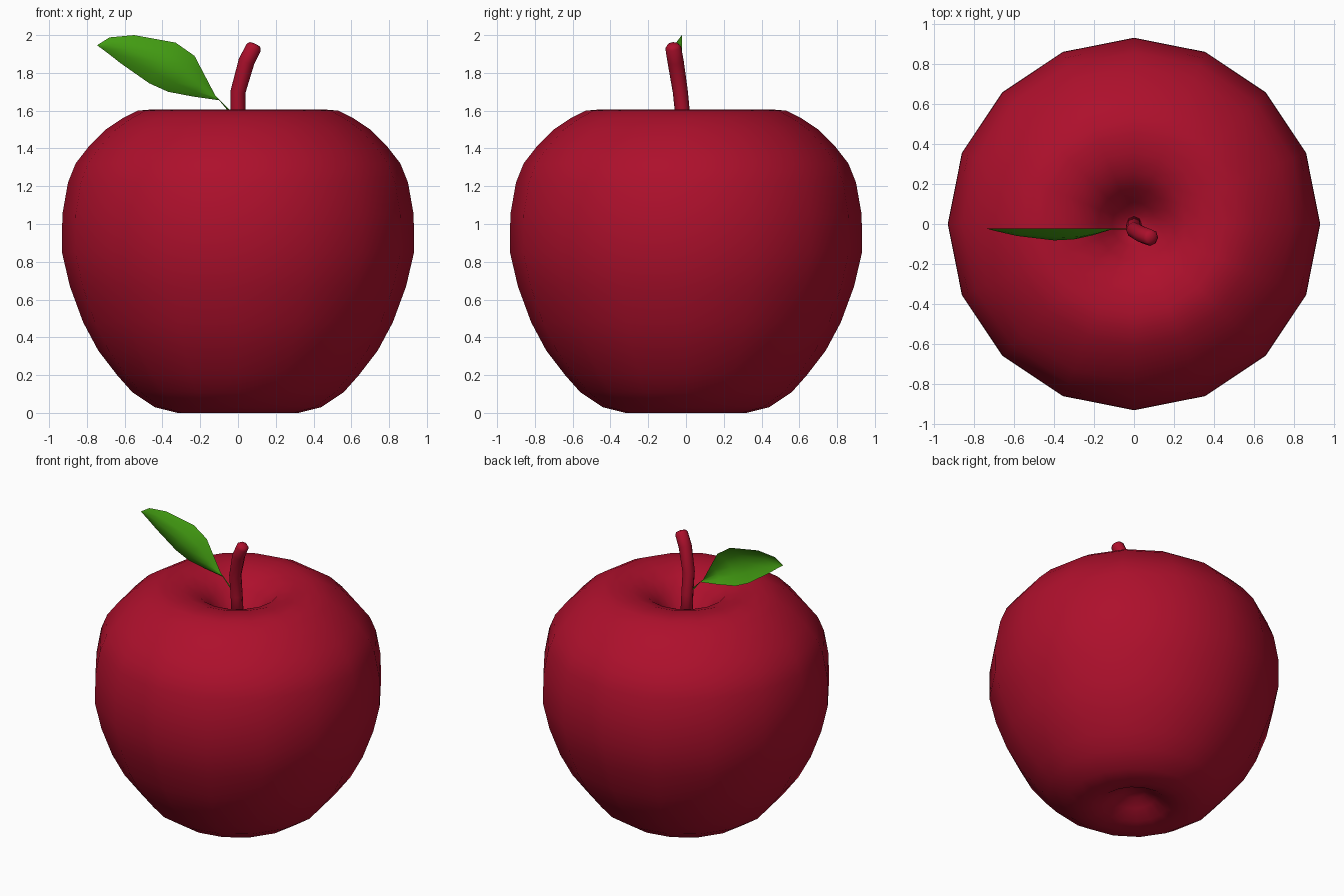
import bpy, bmesh
from math import cos, sin, pi
from mathutils import Vector

if "Cube" in bpy.data.objects:
    bpy.data.objects.remove(bpy.data.objects["Cube"])


def material(name, rgb):
    m = bpy.data.materials.new(name)
    m.diffuse_color = (*rgb, 1)
    m.use_nodes = True
    m.node_tree.nodes["Principled BSDF"].inputs["Base Color"].default_value = m.diffuse_color
    return m


red = material("red_skin", (0.42, 0.005, 0.025))
green = material("leaf_green", (0.055, 0.33, 0.006))


def finish(name, bm, mat, recalc=True):
    if recalc:
        bmesh.ops.recalc_face_normals(bm, faces=bm.faces[:])
    for f in bm.faces:
        f.smooth = True
    me = bpy.data.meshes.new(name)
    bm.to_mesh(me)
    bm.free()
    me.materials.append(mat)
    ob = bpy.data.objects.new(name, me)
    bpy.context.collection.objects.link(ob)
    return ob


def skin(name, rings, start, end, mat):
    """Closed skin over a list of equal rings, with a pole at each end."""
    bm = bmesh.new()
    loops = [[bm.verts.new(p) for p in ring] for ring in rings]
    n = len(loops[0])
    for a, b in zip(loops, loops[1:]):
        for i in range(n):
            j = (i + 1) % n
            bm.faces.new((a[i], a[j], b[j], b[i]))
    for loop, pole in ((loops[0], start), (loops[-1], end)):
        p = bm.verts.new(pole)
        for i in range(n):
            bm.faces.new((loop[i], loop[(i + 1) % n], p))
    return finish(name, bm, mat)


# Apple body: 16-sided lathe with a dimple at both ends
profile = [(0.07, 0.11), (0.14, 0.07), (0.22, 0.02), (0.32, 0), (0.44, 0.03),
           (0.56, 0.11), (0.64, 0.2), (0.74, 0.33), (0.82, 0.48), (0.89, 0.67),
           (0.932, 0.85), (0.93, 1.05), (0.9, 1.22), (0.86, 1.32), (0.79, 1.41),
           (0.7, 1.5), (0.61, 1.56), (0.53, 1.6), (0.45, 1.607), (0.36, 1.6),
           (0.26, 1.565), (0.18, 1.5), (0.11, 1.41), (0.05, 1.35)]
rings = [[(r * cos(i * pi / 8), r * sin(i * pi / 8), z) for i in range(16)]
         for r, z in profile]
skin("apple_body", rings, (0, 0, 0.12), (0, 0, 1.33), red)

# Stem: bent tube with a rounded tip (centre x, y, z, radius)
path = [(0, 0, 1.3, 0.042), (0, -0.015, 1.55, 0.039), (0, -0.03, 1.7, 0.04),
        (0.045, -0.055, 1.86, 0.043), (0.083, -0.068, 1.935, 0.042),
        (0.09, -0.07, 1.95, 0.03)]
pts = [Vector(p[:3]) for p in path]
rings = []
for k, p in enumerate(pts):
    d = (pts[min(k + 1, len(pts) - 1)] - pts[max(k - 1, 0)]).normalized()
    u = Vector((0, 1, 0)).cross(d).normalized()
    v = d.cross(u)
    r = path[k][3]
    rings.append([p + r * (cos(i * pi / 4) * u + sin(i * pi / 4) * v) for i in range(8)])
skin("stem", rings, pts[0], pts[-1] + Vector((0.002, 0, 0.004)), red)

# Leaf: thin sheet cupped towards the front (upper x, z, lower x, z, bulge)
stations = [(-0.03, 1.59, -0.025, 1.565, 0.005), (-0.12, 1.68, -0.10, 1.655, 0.005),
            (-0.175, 1.785, -0.24, 1.675, 0.035), (-0.23, 1.89, -0.37, 1.7, 0.055),
            (-0.33, 1.96, -0.47, 1.745, 0.06), (-0.55, 2.0, -0.62, 1.85, 0.038),
            (-0.68, 1.988, -0.69, 1.905, 0.015), (-0.745, 1.947, -0.742, 1.943, 0)]
bm = bmesh.new()
rows = []
for ux, uz, lx, lz, b in stations:
    rows.append([bm.verts.new((ux + (lx - ux) * t, -0.022 - b * 4 * t * (1 - t),
                               uz + (lz - uz) * t))
                 for t in (0, 0.25, 0.5, 0.75, 1)])
for a, b in zip(rows, rows[1:]):
    for i in range(4):
        bm.faces.new((a[i], b[i], b[i + 1], a[i + 1]))
finish("leaf", bm, green, recalc=False)
